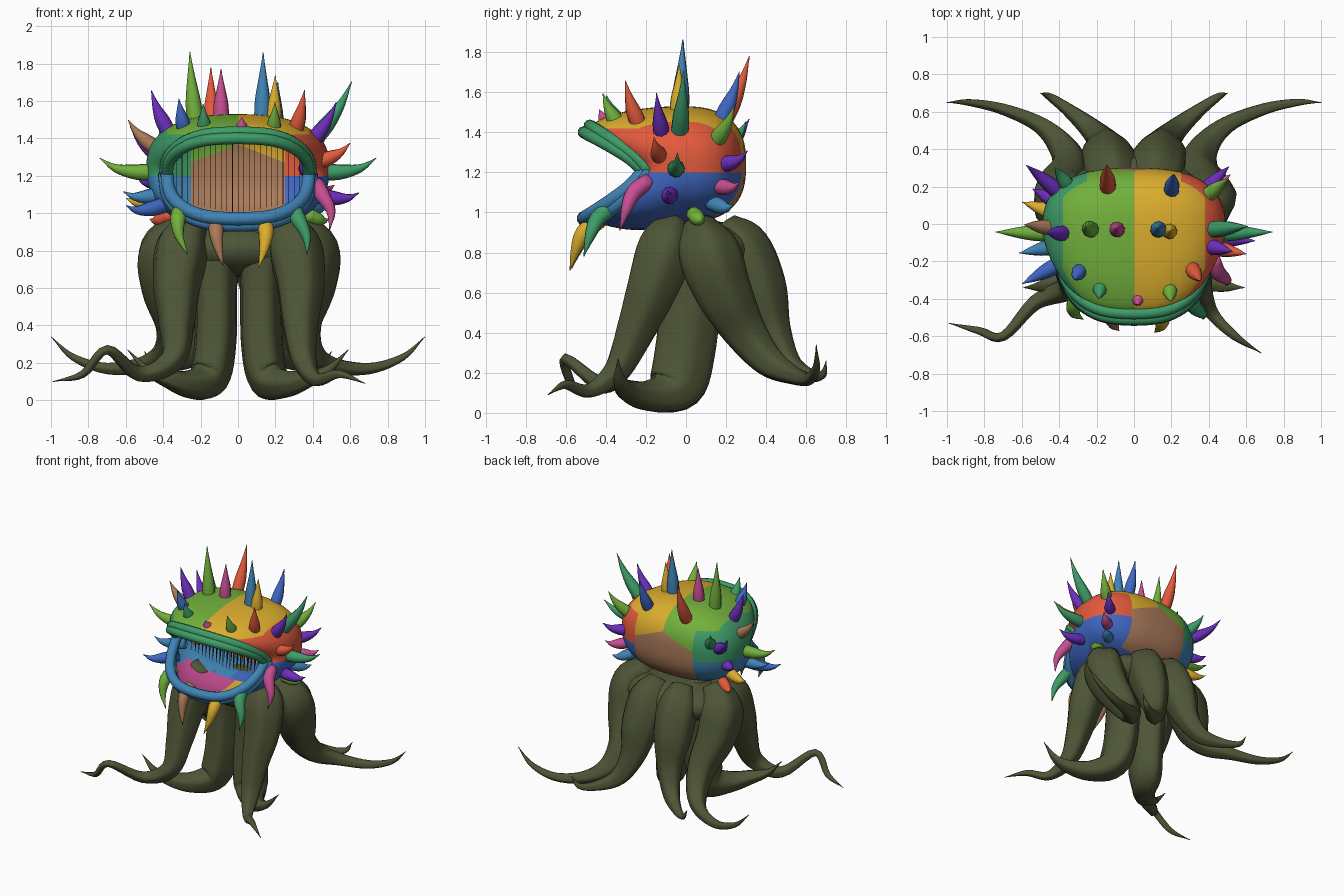
import bpy, bmesh, math
from mathutils import Vector

cube = bpy.data.objects.get("Cube")
if cube:
    bpy.data.objects.remove(cube, do_unlink=True)


def linear(c):
    c /= 255
    return c / 12.92 if c < 0.04 else ((c + 0.055) / 1.055) ** 2.4


def material(name, hexcode):
    m = bpy.data.materials.new(name)
    m.use_nodes = True
    colour = [linear(b) for b in bytes.fromhex(hexcode)] + [1]
    m.diffuse_color = colour
    m.node_tree.nodes["Principled BSDF"].inputs["Base Color"].default_value = colour
    return m


MATS = {n: material(n, h) for n, h in dict(
    olive="4E5536", green="72B03C", yellow="DCAE2E", red="E25A3C", blue="4068C4",
    teal="3E9C68", steel="4084B6", brown="AA7A5A", pink="C64E92", purple="6C2EBC").items()}


def finish(name, bm, colours, rule=None, cuts=()):
    """Turn a bmesh into a smooth object, cut and coloured by face rule if given."""
    bmesh.ops.remove_doubles(bm, verts=bm.verts, dist=0.0005)
    for point, normal in cuts:
        bmesh.ops.bisect_plane(bm, geom=bm.verts[:] + bm.edges[:] + bm.faces[:],
                               dist=0.0005, plane_co=point, plane_no=normal)
    bmesh.ops.recalc_face_normals(bm, faces=bm.faces)
    for f in bm.faces:
        f.smooth = True
        if rule:
            f.material_index = colours.index(rule(f.calc_center_median()))
    mesh = bpy.data.meshes.new(name)
    bm.to_mesh(mesh)
    bm.free()
    for c in colours:
        mesh.materials.append(MATS[c])
    obj = bpy.data.objects.new(name, mesh)
    bpy.context.collection.objects.link(obj)


def bridge(bm, rings):
    for a, b in zip(rings, rings[1:]):
        n = len(a)
        for i in range(n):
            j = (i + 1) % n
            bm.faces.new((a[i], a[j], b[j], b[i]))


def spline(pts, steps):
    """Catmull-Rom samples through points of any dimension."""
    p = [Vector(q) for q in pts]
    p = [p[0] * 2 - p[1]] + p + [p[-1] * 2 - p[-2]]
    out = []
    for a, b, c, d in zip(p, p[1:], p[2:], p[3:]):
        for k in range(steps):
            t = k / steps
            out.append(0.5 * (2 * b + (c - a) * t + (2 * a - 5 * b + 4 * c - d) * t * t
                              + (3 * b - a - 3 * c + d) * t ** 3))
    return out + [p[-2]]


def tube(name, pts, colour, sides=12, steps=4, flute=0.0, deep=1.0):
    """Tapered tube; each point is x, y, z, radius. Deep stretches sections along y."""
    path = spline(pts, steps)
    pos = [q.to_3d() for q in path]
    bm, rings = bmesh.new(), []
    old = (pos[1] - pos[0]).normalized()
    u = old.orthogonal().normalized()
    for i, (c, q) in enumerate(zip(pos, path)):
        d = (pos[min(i + 1, len(pos) - 1)] - pos[max(i - 1, 0)]).normalized()
        u = old.rotation_difference(d) @ u
        u = (u - d * u.dot(d)).normalized()
        old, v = d, d.cross(u)
        ring = []
        for k in range(sides):
            a = math.tau * k / sides
            r = max(q[3], 0.002) * (1 + flute * math.cos(5 * a))
            offset = (u * math.cos(a) + v * math.sin(a)) * r
            offset.y *= deep
            ring.append(bm.verts.new(c + offset))
        rings.append(ring)
    bridge(bm, rings)
    bm.faces.new(rings[0])
    bm.faces.new(rings[-1])
    finish(name, bm, [colour])


def power(v, e):
    return math.copysign(abs(v) ** e, v)


# Body: rings run from the back pole round to the open mouth rim
def mouth_rim(a):
    c, s = power(math.cos(a), 0.75), power(math.sin(a), 0.85)
    return Vector((0.38 * c, -0.19 - 0.3 * abs(math.sin(a)) ** 1.1,
                   1.205 + (0.195 if s > 0 else 0.235) * s))


def body_point(a, k):
    c, s = power(math.cos(a), 0.8), power(math.sin(a), 0.8)
    if k < 1:
        r, y = math.sin(k * math.pi / 2) ** 0.75, 0.32 * math.cos(k * math.pi / 2) ** 0.8
        return Vector((0.49 * c * r, y - 0.02, 1.24 + 0.29 * s * r))
    t = k - 1
    belly, rim = Vector((0.49 * c, -0.02, 1.24 + 0.29 * s)), mouth_rim(a)
    p = belly.lerp(rim, 1 - math.sqrt(1 - t * t))
    p.y = belly.y + (rim.y - belly.y) * t
    p.z += 0.04 * min(s, 0) * math.sin(math.pi * t)
    return p


def patch(p):
    side = "right" if p.x < 0 else "left"
    top = {"left": "yellow", "right": "green"}[side]
    if p.y > 0.15 and abs(p.x) < 0.25:
        return "brown" if p.z < 1.37 - abs(p.x) * 0.4 else top
    if p.z > 1.42 and abs(p.x) < 0.38:
        return top
    if p.z < 1.02 and p.y < -0.1 and -0.36 < p.x < 0.12:
        return "pink" if p.x < 0.05 else "yellow"
    if p.z > 1.2:
        return "red" if side == "left" else "teal"
    return "blue" if side == "left" else "steel"


bm = bmesh.new()
N = 64
bridge(bm, [[bm.verts.new(body_point(math.tau * i / N, k / 16)) for i in range(N)]
            for k in range(33)])
CUTS = [((x, 0, 0), (1, 0, 0)) for x in (-.38, -.36, -.25, 0, .05, .12, .25, .38)]
CUTS += [((0, y, 0), (0, 1, 0)) for y in (-.1, .15)]
CUTS += [((0, 0, z), (0, 0, 1)) for z in (1.02, 1.2, 1.42)]
CUTS += [((0, 0, 1.37), (s, 0, 1)) for s in (-.4, .4)]
finish("body", bm, ["brown", "yellow", "green", "pink", "red", "teal", "blue", "steel"],
       patch, CUTS)

# Lips: paired rolls along the upper and lower rim
for name, colour, sign, fat in (("upper_lip", "teal", 1, 0.031), ("lower_lip", "steel", -1, 0.036)):
    for roll, (out, forward) in enumerate(((0, 0), (0.033, -0.03))):
        pts = []
        for i in range(13):
            a = sign * math.pi * i / 12
            p = mouth_rim(a)
            pts.append((p.x * (1 + out), p.y - forward - 0.02,
                        p.z + sign * out * abs(math.sin(a)), fat))
        tube(f"{name}_roll_{roll + 1}", pts, colour, 10, 3)

# Fine upright strands inside the mouth
bm = bmesh.new()
for i in range(23):
    x = -0.33 + 0.03 * i
    for y in (-0.1, -0.05, 0.0, 0.05, 0.1):
        low, high = 1.0 + abs(x) * 0.2, 1.46 - abs(x) * 0.3
        ring = [[bm.verts.new((x + 0.002 * math.cos(k * 2.1), y + 0.002 * math.sin(k * 2.1), z))
                 for k in range(3)] for z in (low, high)]
        bridge(bm, ring)
finish("mouth_strands", bm, ["olive"])

# Tentacles: thick at the body, thin curling tips
FRONT = [(.24, -.06, .95, .08), (.3, -.1, .82, .14), (.33, -.17, .62, .125),
         (.33, -.25, .42, .095), (.35, -.34, .22, .065)]
FRONT_TIPS = {"left": [(.42, -.48, .11, .035), (.54, -.6, .14, .022), (.68, -.69, .09, 0)],
              "right": [(.53, -.42, .14, .04), (.7, -.6, .27, .025),
                        (.83, -.57, .14, .02), (.99, -.53, .1, 0)]}
MIDDLE = [(.1, .02, .94, .09), (.12, .03, .82, .115), (.12, .02, .58, .11),
          (.125, -.01, .3, .11), (.16, -.06, .12, .105), (.25, -.18, .085, .075),
          (.36, -.28, .11, .05), (.48, -.33, .16, .025), (.59, -.34, .27, 0)]
OUTER_BACK = [(.28, .06, .94, .08), (.38, .11, .8, .15), (.38, .18, .61, .14),
              (.34, .29, .41, .105), (.38, .41, .26, .075), (.5, .53, .19, .045),
              (.7, .615, .17, .03), (.88, .65, .23, .018), (1, .65, .34, 0)]
INNER_BACK = [(.1, .18, .93, .08), (.12, .27, .82, .14), (.14, .36, .62, .135),
              (.16, .43, .41, .09), (.23, .51, .25, .06), (.35, .61, .19, .035),
              (.45, .68, .19, .02), (.5, .7, .26, 0)]
for side, s in (("left", 1), ("right", -1)):
    for name, pts, deep in (("front", FRONT + FRONT_TIPS[side], 1), ("middle", MIDDLE, 1.35),
                            ("outer_back", OUTER_BACK, 1), ("inner_back", INNER_BACK, 1)):
        tube(f"{name}_tentacle_{side}", [(s * x, y, z, r) for x, y, z, r in pts],
             "olive", 20, 5, 0.06, deep)

# Web joining the tentacles under the body
bm = bmesh.new()
bmesh.ops.create_uvsphere(bm, u_segments=32, v_segments=16, radius=1)
for v in bm.verts:
    v.co = Vector((v.co.x * 0.4, 0.1 + v.co.y * 0.26, 0.81 + v.co.z * 0.15))
finish("tentacle_web", bm, ["olive"])


# Spikes: base position and length, leaning out from the body and hooking up
def spikes(group, items):
    for i, (colour, x, y, z, size) in enumerate(items):
        base = Vector((x, y, z))
        d = Vector((2 * (x / 0.45) ** 3, (y + 0.06) / 0.2, (z - 1.22) / 0.1))
        d.z *= 1 if d.z > 0 else 0.25
        d.normalize()
        up = Vector((0, 0, size))
        w = 0.036 + size * 0.03
        stops = ((base - d * 0.04, w), (base + d * size * 0.3, w * 0.95),
                 (base + d * size * 0.7 + up * 0.07, w * 0.5), (base + d * size + up * 0.26, 0))
        tube(f"{group}_spike_{i + 1}", [(*p, r) for p, r in stops], colour, 10, 3)


spikes("top", [
    ("green", -.23, -.03, 1.5, .29), ("pink", -.09, -.03, 1.52, .2),
    ("steel", .13, -.03, 1.52, .27), ("yellow", .19, -.04, 1.51, .18),
    ("red", -.14, .2, 1.48, .26), ("blue", .2, .18, 1.47, .2),
    ("blue", -.29, -.25, 1.46, .13), ("teal", -.18, -.33, 1.44, .13),
    ("pink", .02, -.39, 1.44, .07), ("green", .19, -.34, 1.44, .14),
    ("red", .31, -.24, 1.45, .18)])
spikes("left", [
    ("teal", .42, -.03, 1.41, .29), ("teal", .45, -.05, 1.22, .29),
    ("red", .44, -.13, 1.28, .17), ("purple", .4, -.12, 1.39, .2),
    ("purple", .45, -.08, 1.09, .2), ("green", .39, .15, 1.36, .19),
    ("purple", .38, .18, 1.24, .18), ("pink", .4, .17, 1.13, .15),
    ("steel", .38, .15, 1.04, .13), ("green", .4, .05, .98, .1)])
spikes("right", [
    ("purple", -.38, -.05, 1.45, .18), ("brown", -.44, -.02, 1.35, .18),
    ("green", -.45, -.05, 1.22, .29), ("purple", -.4, .17, 1.3, .25),
    ("teal", -.35, .2, 1.33, .15), ("purple", -.42, .12, 1.17, .14),
    ("yellow", -.43, .06, 1.07, .18), ("blue", -.41, -.22, 1.04, .22),
    ("red", -.39, .08, .98, .1), ("steel", -.42, -.12, 1.1, .2)])

# Claws drooping from the lower jaw
for i, (colour, x, y, z, lean) in enumerate((
        ("green", -.3, -.4, 1.0, .03), ("brown", -.11, -.46, .94, .03),
        ("yellow", .14, -.47, .93, -.03), ("teal", .3, -.4, 1.0, .07),
        ("pink", .42, -.22, 1.13, .07))):
    tube(f"jaw_claw_{i + 1}", [
        (x, y + .04, z + .03, .04), (x * 1.07, y - .04, z - .03, .042),
        (x * 1.1 + lean / 2, y - .08, z - .12, .026), (x + lean, y - .11, z - .22, 0)],
        colour, 10, 3)
